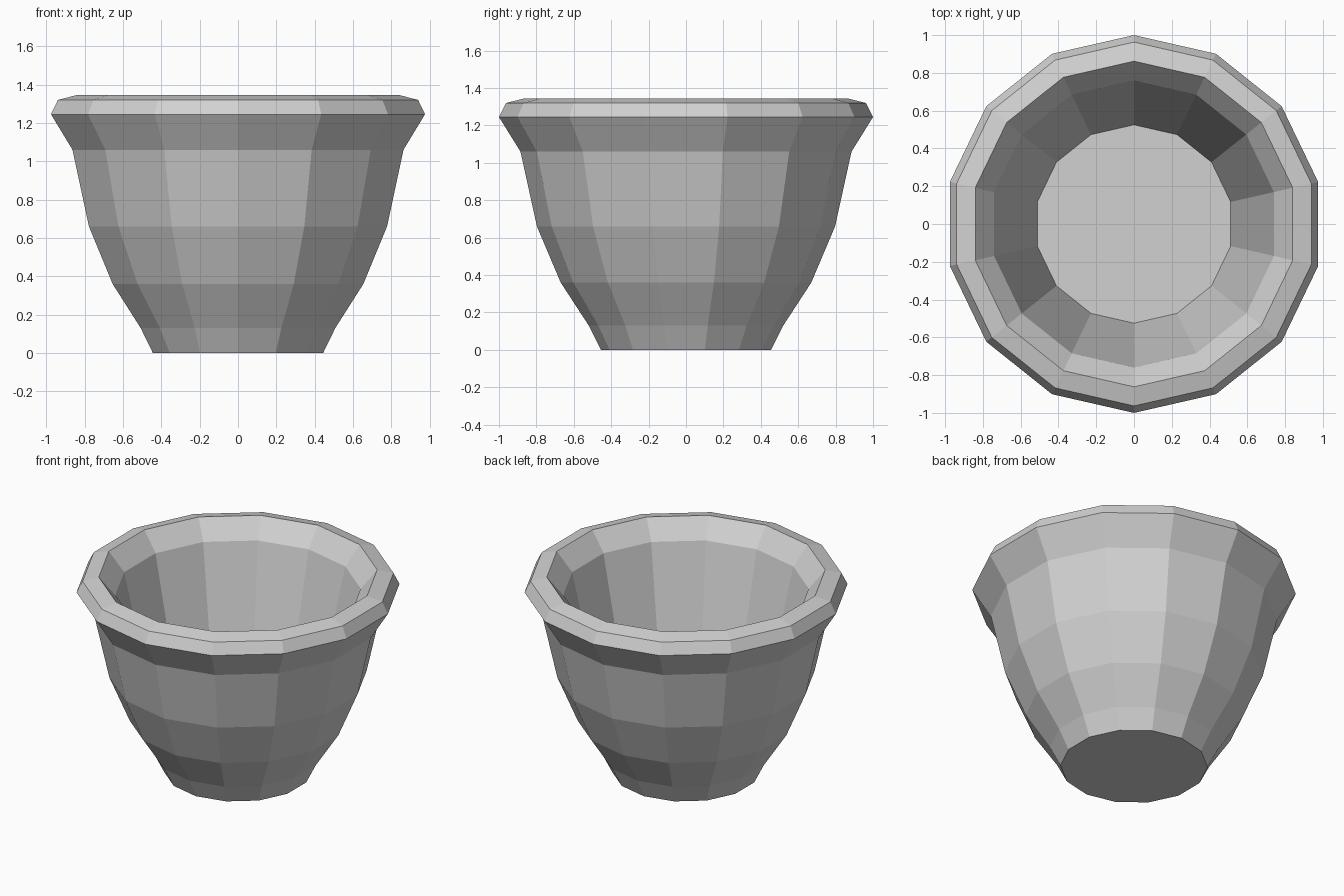
import bpy
import bmesh
from math import sin, cos, tau

cube = bpy.data.objects.get("Cube")
if cube:
    bpy.data.objects.remove(cube, do_unlink=True)

SIDES = 14

# Plain grey clay
clay = bpy.data.materials.new("light_grey_clay")
clay.use_nodes = True
grey = (0.64, 0.64, 0.64, 1)
clay.diffuse_color = grey
clay.node_tree.nodes["Principled BSDF"].inputs["Base Color"].default_value = grey

# Profile (radius, height): outer wall, rounded rim, inner wall
profile = [
    (0.455, 0), (0.52, 0.13), (0.67, 0.36), (0.797, 0.66), (0.885, 1.06),
    (1.0, 1.245), (0.963, 1.32), (0.862, 1.345),
    (0.76, 1.22), (0.525, 0.2),
]


def ring(bm, radius, height):
    """One polygon ring with a corner on the y axis."""
    return [bm.verts.new((radius * sin(tau * i / SIDES),
                          radius * cos(tau * i / SIDES), height))
            for i in range(SIDES)]


# Pot body: bridge the rings, then close the base and the inner floor
bm = bmesh.new()
rings = [ring(bm, r, z) for r, z in profile]
for low, high in zip(rings, rings[1:]):
    for i in range(SIDES):
        j = (i + 1) % SIDES
        bm.faces.new((low[i], low[j], high[j], high[i]))
bm.faces.new(rings[0])
bm.faces.new(rings[-1])
bmesh.ops.recalc_face_normals(bm, faces=bm.faces)

mesh = bpy.data.meshes.new("pot")
bm.to_mesh(mesh)
bm.free()
mesh.materials.append(clay)
pot = bpy.data.objects.new("pot", mesh)
bpy.context.collection.objects.link(pot)
